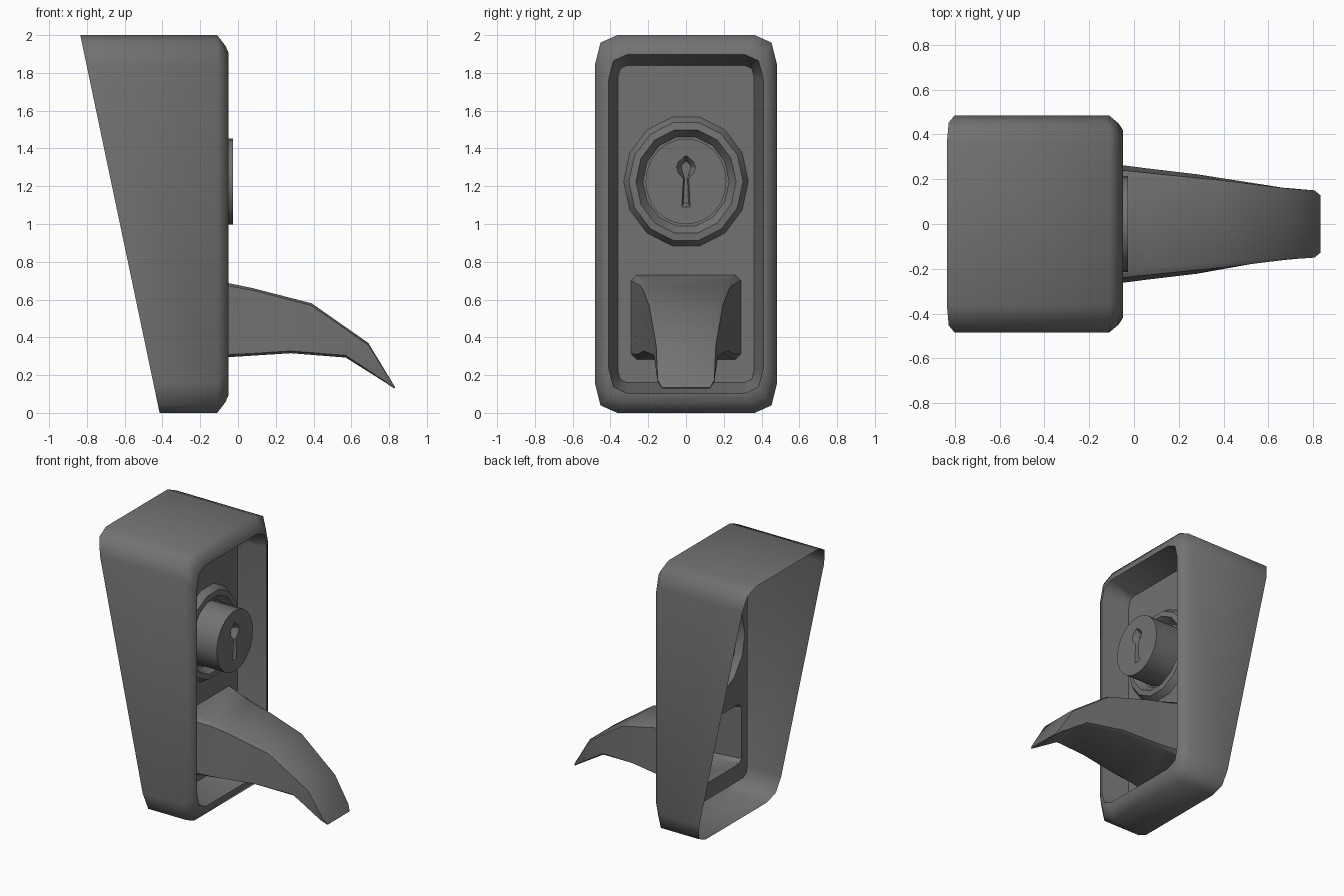
import bpy, bmesh, math

cube = bpy.data.objects.get("Cube")
if cube:
    bpy.data.objects.remove(cube, do_unlink=True)

GREY = (0.17, 0.17, 0.17, 1.0)
metal = bpy.data.materials.new("dark grey metal")
metal.use_nodes = True
metal.diffuse_color = GREY
metal.node_tree.nodes["Principled BSDF"].inputs["Base Color"].default_value = GREY


def finish(name, bm, angle):
    mesh = bpy.data.meshes.new(name)
    bm.to_mesh(mesh)
    bm.free()
    mesh.materials.append(metal)
    obj = bpy.data.objects.new(name, mesh)
    bpy.context.collection.objects.link(obj)
    bpy.ops.object.select_all(action='DESELECT')
    obj.select_set(True)
    bpy.context.view_layer.objects.active = obj
    bpy.ops.object.shade_smooth_by_angle(angle=math.radians(angle))


def loft(name, rings, angle, cap=False):
    """Skin a row of equal-length rings, optionally closing the last one."""
    bm = bmesh.new()
    rows = [[bm.verts.new(p) for p in ring] for ring in rings]
    n = len(rows[0])
    for a, b in zip(rows, rows[1:]):
        for i in range(n):
            j = (i + 1) % n
            bm.faces.new((a[i], a[j], b[j], b[i]))
    if cap:
        bm.faces.new(rows[-1])
    finish(name, bm, angle)


def plate(name, outline, holes):
    """Flat face looking towards +x with holes cut out of it."""
    bm = bmesh.new()
    for ring in [outline] + holes:
        verts = [bm.verts.new(p) for p in ring]
        for a, b in zip(verts, verts[1:] + verts[:1]):
            bm.edges.new((a, b))
    bmesh.ops.triangle_fill(bm, edges=bm.edges[:], use_beauty=True, normal=(1, 0, 0))
    for f in bm.faces:
        f.normal_update()
        if f.normal.x < 0:
            f.normal_flip()
    finish(name, bm, 30)


def mirror_y(half):
    """Complete a ring from its +y half, listed from bottom to top."""
    return half + [(x, -y, z) for x, y, z in reversed(half)]


# Housing outline, inset sideways and vertically, with rounded corners
def frame(dy, dz, x=None, c=1.0):
    w, h = 0.483 - dy, 1.0 - dz
    top = [(w, h - 0.16 * c), (w - 0.03 * c, h - 0.04 * c), (w - 0.12 * c, h)]
    half = [(y, -z) for y, z in reversed(top)] + top
    return mirror_y([(-0.415 - 0.21 * (z + 1) if x is None else x, y, z + 1)
                     for y, z in half])


# Slightly tall polygon around the lock centre
def circle(r, x, n):
    angles = [2 * math.pi * i / n for i in range(n)]
    return [(x, r * math.cos(a), 1.225 + 1.06 * r * math.sin(a)) for a in angles]


# Handle cross-section: top and bottom points with chamfered corners
def section(top, bottom, inner_top, outer_top, outer_bottom, c):
    (tx, tz), (bx, bz) = top, bottom
    inset = outer_top - inner_top
    return mirror_y([(bx, outer_bottom - inset, bz), (bx, outer_bottom, bz + c),
                     (tx, outer_top, tz - c), (tx, inner_top, tz)])


def keyhole(r, w, z0, x):
    side = [(x, w * 1.6, z0), (x, w, 1.24)]
    for a in (-35, 0, 35, 65):
        t = math.radians(a)
        side.append((x, r * math.cos(t), 1.3 + r * math.sin(t)))
    side.append((x, 0.006, 1.3 + r * 1.2))
    return mirror_y(side)


PANEL_X = -0.255
FACE_X = -0.026

# Open-backed housing with rounded rim and recess
panel_edge = frame(0.122, 0.16, PANEL_X, 0.42)
loft("housing", [frame(0, 0), frame(0, 0, -0.11), frame(0.035, 0.055, -0.068, 0.95),
                 frame(0.063, 0.092, -0.05, 0.9), frame(0.073, 0.102, -0.05, 0.85),
                 panel_edge], 55)

# Curved lever handle
stations = [
    section((PANEL_X, 0.73), (PANEL_X, 0.283), 0.26, 0.29, 0.29, 0.03),
    section((-0.05, 0.687), (-0.05, 0.295), 0.215, 0.24, 0.262, 0.015),
    section((0.08, 0.66), (0.06, 0.302), 0.198, 0.226, 0.248, 0.012),
    section((0.39, 0.58), (0.28, 0.316), 0.172, 0.195, 0.222, 0.012),
    section((0.69, 0.37), (0.57, 0.293), 0.147, 0.158, 0.17, 0.012),
    section((0.805, 0.18), (0.785, 0.158), 0.138, 0.15, 0.15, 0.005),
    section((0.832, 0.135), (0.825, 0.13), 0.12, 0.128, 0.128, 0.001),
]
loft("lever_handle", stations, 30, cap=True)

# Recessed panel with openings for the lock and the handle
plate("recessed_panel", panel_edge, [circle(0.33, PANEL_X, 14), stations[0]])

# Lock collar and barrel
loft("lock_collar", [circle(0.33, PANEL_X, 14), circle(0.302, -0.205, 14),
                     circle(0.265, -0.2, 14), circle(0.228, PANEL_X, 14),
                     circle(0.208, PANEL_X, 14)], 30)
loft("lock_barrel", [circle(0.214, PANEL_X, 24), circle(0.214, FACE_X, 24)], 30)

# Barrel face with a sunken keyhole
slot = keyhole(0.05, 0.014, 1.09, FACE_X)
plate("lock_face", circle(0.214, FACE_X, 24), [slot])
loft("keyhole", [slot, keyhole(0.025, 0.008, 1.11, -0.07)], 30, cap=True)
